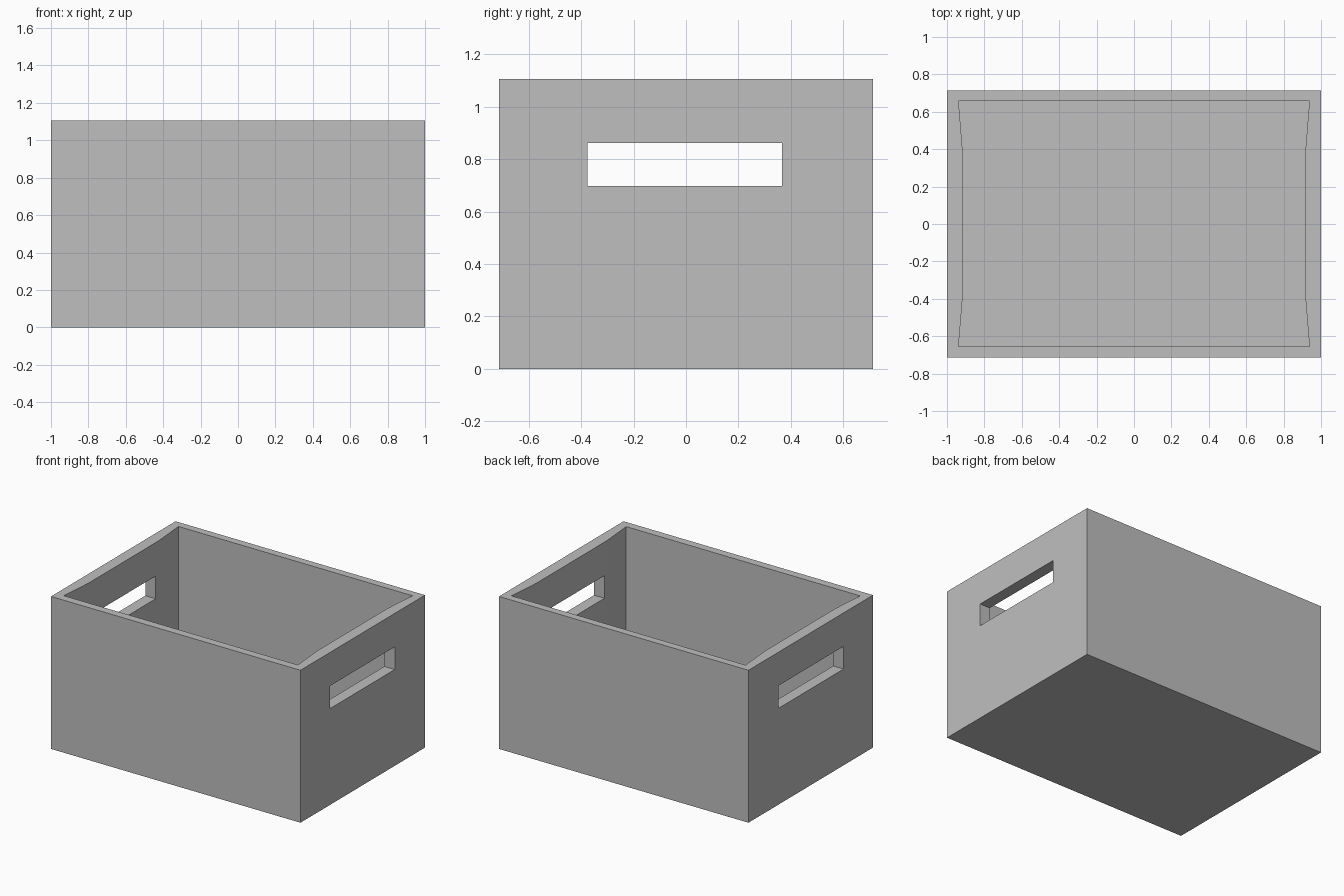
import bpy
import bmesh

cube = bpy.data.objects.get("Cube")
if cube:
    bpy.data.objects.remove(cube, do_unlink=True)

# Single plain grey material
grey = bpy.data.materials.new("plain_grey")
grey.use_nodes = True
colour = (0.52, 0.52, 0.52, 1)
grey.diffuse_color = colour
grey.node_tree.nodes["Principled BSDF"].inputs["Base Color"].default_value = colour


def prism(name, outline, bottom, top):
    """Extrude an outline in the xy plane from bottom to top."""
    bm = bmesh.new()
    face = bm.faces.new([bm.verts.new((x, y, bottom)) for x, y in outline])
    extruded = bmesh.ops.extrude_face_region(bm, geom=[face])["geom"]
    for v in extruded:
        if isinstance(v, bmesh.types.BMVert):
            v.co.z = top
    bmesh.ops.recalc_face_normals(bm, faces=bm.faces)
    mesh = bpy.data.meshes.new(name)
    bm.to_mesh(mesh)
    bm.free()
    mesh.materials.append(grey)
    obj = bpy.data.objects.new(name, mesh)
    bpy.context.collection.objects.link(obj)
    return obj


def rectangle(x, y_front, y_back):
    return [(-x, y_front), (x, y_front), (x, y_back), (-x, y_back)]


# Outer body of the crate
HEIGHT = 1.105
crate = prism("crate", rectangle(1, -0.713, 0.713), 0, HEIGHT)

# Hollow inside, with end walls that thicken around the handles
right_half = [(0.938, -0.655), (0.917, -0.4), (0.917, 0.4), (0.938, 0.658)]
left_half = [(-x, y) for x, y in reversed(right_half)]
hollow = prism("hollow_cutter", right_half + left_half, 0.06, HEIGHT + 0.2)

# Handle slot through both end walls
slot = prism("handle_cutter", rectangle(1.2, -0.376, 0.367), 0.698, 0.862)

# Cut the crate, then drop the cutters
bpy.context.view_layer.objects.active = crate
for cutter in (hollow, slot):
    cutter.hide_render = True
    cut = crate.modifiers.new(cutter.name, "BOOLEAN")
    cut.operation = "DIFFERENCE"
    cut.solver = "EXACT"
    cut.object = cutter
    bpy.ops.object.modifier_apply(modifier=cut.name)
    bpy.data.objects.remove(cutter, do_unlink=True)
